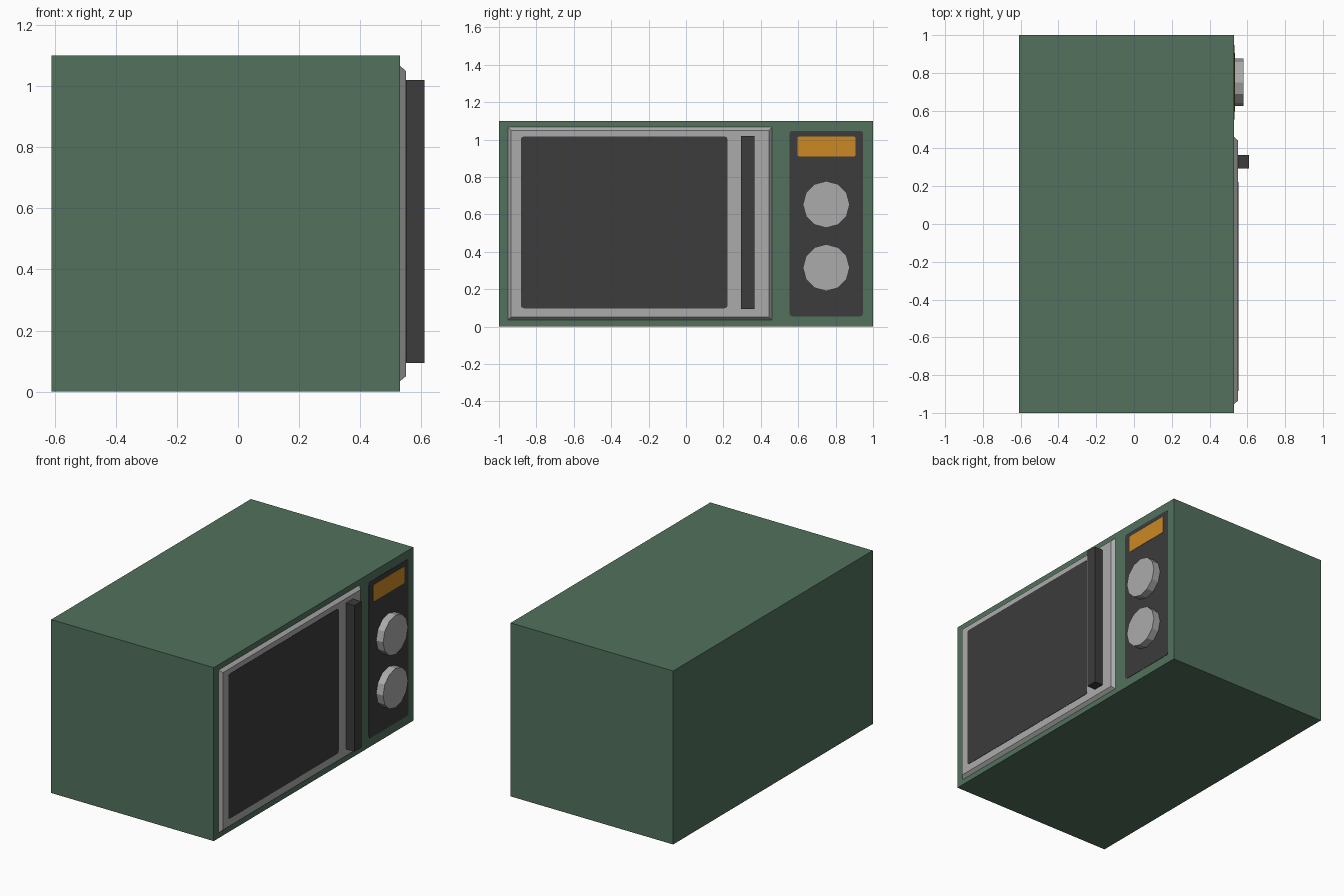
import bpy, bmesh, math

if "Cube" in bpy.data.objects:
    bpy.data.objects.remove(bpy.data.objects["Cube"])


def material(name, rgb):
    m = bpy.data.materials.new(name)
    m.diffuse_color = (*rgb, 1)
    m.use_nodes = True
    m.node_tree.nodes["Principled BSDF"].inputs["Base Color"].default_value = m.diffuse_color
    return m


GREEN = material("green enamel", (0.085, 0.165, 0.108))
GREY = material("light grey", (0.41, 0.41, 0.41))
DARK = material("charcoal", (0.045, 0.045, 0.045))
AMBER = material("amber", (0.60, 0.25, 0.017))


def loft(name, mat, rings):
    """Closed solid skinned through rings of equal point count along +x."""
    bm = bmesh.new()
    loops = [[bm.verts.new(p) for p in r] for r in rings]
    for a, b in zip(loops, loops[1:]):
        for i in range(len(a)):
            j = (i + 1) % len(a)
            bm.faces.new((a[i], a[j], b[j], b[i]))
    bm.faces.new(loops[0][::-1])
    bm.faces.new(loops[-1])
    bmesh.ops.recalc_face_normals(bm, faces=bm.faces)
    me = bpy.data.meshes.new(name)
    bm.to_mesh(me)
    bm.free()
    me.materials.append(mat)
    ob = bpy.data.objects.new(name, me)
    bpy.context.collection.objects.link(ob)
    return ob


def rect(x, y0, y1, z0, z1, inset=0.0):
    y0, y1, z0, z1 = y0 + inset, y1 - inset, z0 + inset, z1 - inset
    return [(x, y0, z0), (x, y1, z0), (x, y1, z1), (x, y0, z1)]


def rounded(x, y0, y1, z0, z1, r, n=4):
    pts = []
    for k, (cy, cz) in enumerate([(y1 - r, z1 - r), (y0 + r, z1 - r),
                                  (y0 + r, z0 + r), (y1 - r, z0 + r)]):
        for i in range(n + 1):
            a = math.pi / 2 * (k + i / n)
            pts.append((x, cy + r * math.cos(a), cz + r * math.sin(a)))
    return pts


def box(name, mat, x0, x1, *yz):
    return loft(name, mat, [rect(x0, *yz), rect(x1, *yz)])


def plate(name, mat, x0, x1, *yz, r=0.016):
    return loft(name, mat, [rounded(x0, *yz, r), rounded(x1, *yz, r)])


def knob(name, cy, cz, r=0.125, sides=12):
    def ring(x):
        return [(x, cy + r * math.cos(2 * math.pi * i / sides),
                 cz + r * math.sin(2 * math.pi * i / sides)) for i in range(sides)]
    return loft(name, GREY, [ring(0.525), ring(0.58)])


FRONT = 0.53   # x of the oven's face
DOOR = 0.55    # x of the door's face

# Oven casing
box("casing", GREEN, -0.61, FRONT, -1, 1, 0, 1.1)

# Door with chamfered rim, window and handle
door = (-0.953, 0.46, 0.034, 1.066)
loft("door", GREY, [rect(FRONT - 0.004, *door), rect(FRONT, *door),
                    rect(DOOR, *door, 0.017)])
plate("door_window", DARK, DOOR - 0.003, DOOR + 0.002, -0.883, 0.222, 0.098, 1.016)
box("door_handle", DARK, DOOR - 0.003, 0.61, 0.295, 0.366, 0.094, 1.02)

# Control panel with display and two dials
plate("control_panel", DARK, FRONT - 0.003, FRONT + 0.002, 0.553, 0.947, 0.055, 1.046)
plate("display", AMBER, FRONT, FRONT + 0.004, 0.595, 0.906, 0.91, 1.016, r=0.01)
for label, z in (("upper_dial", 0.653), ("lower_dial", 0.315)):
    knob(label, 0.75, z)
